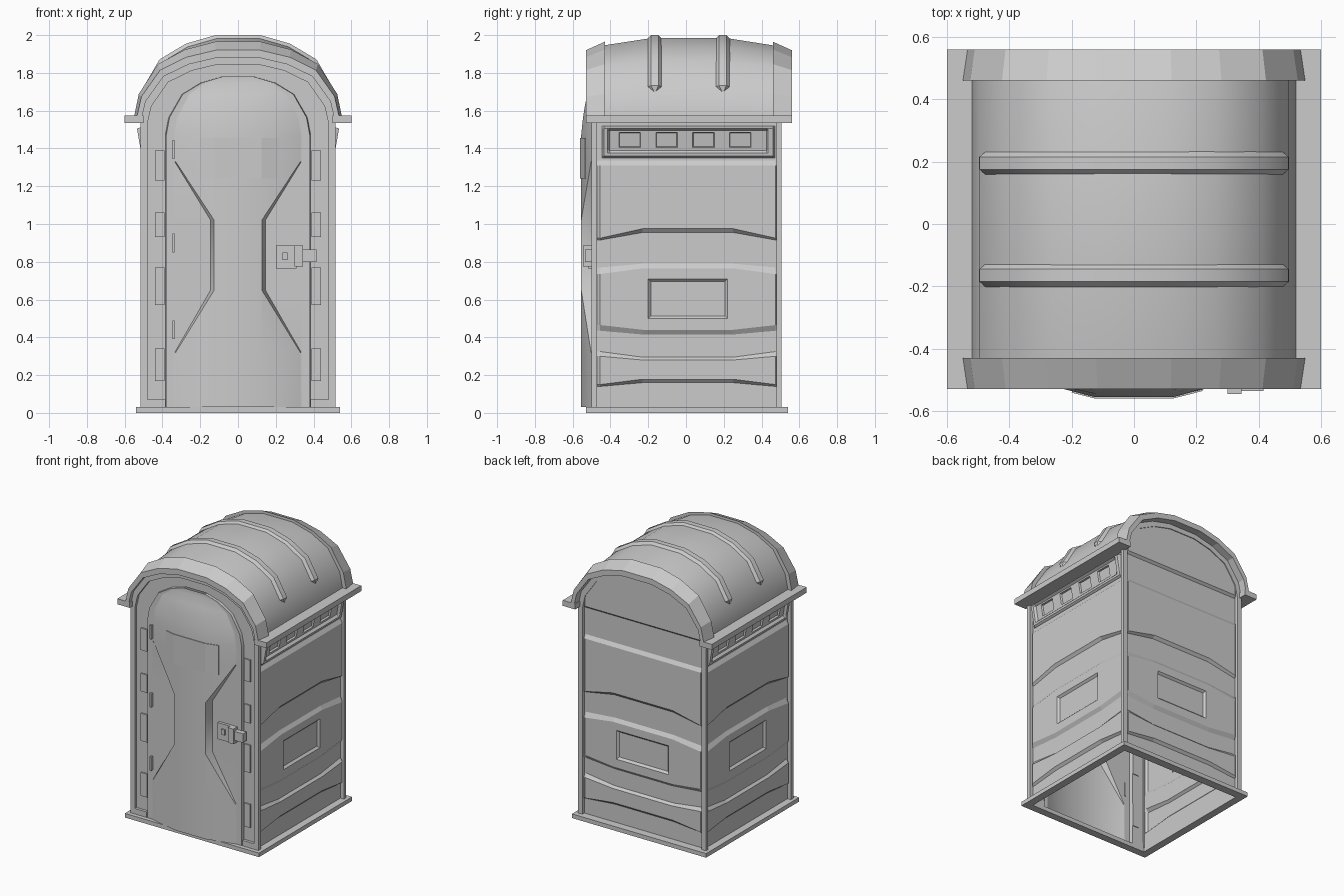
import bpy, bmesh
from mathutils import Vector

if "Cube" in bpy.data.objects:
    bpy.data.objects.remove(bpy.data.objects["Cube"])

HALF = [(1, 0), (.955, .3), (.77, .7), (.51, .895), (.22, 1)]


def finish(name, bm, smooth=False, mirror=False, recalc=True):
    if recalc:
        bmesh.ops.recalc_face_normals(bm, faces=bm.faces)
    me = bpy.data.meshes.new(name)
    bm.to_mesh(me)
    bm.free()
    ob = bpy.data.objects.new(name, me)
    bpy.context.collection.objects.link(ob)
    if mirror:
        ob.modifiers.new("mirror", 'MIRROR')
    if smooth:
        bpy.ops.object.select_all(action='DESELECT')
        ob.select_set(True)
        bpy.context.view_layer.objects.active = ob
        bpy.ops.object.shade_smooth_by_angle(angle=.52)
    return ob


def arch(w, h, zs):
    """Rounded arch from right spring to left spring, as (x, z)."""
    r = [(w * a, zs + (h - zs) * t) for a, t in HALF]
    return r + [(-x, z) for x, z in reversed(r)]


def loft(name, sections, zb, closed=True, smooth=False):
    """Skin arches (w, h, spring, y), with legs down to zb."""
    bm = bmesh.new()
    rows = []
    for w, h, zs, y in sections:
        pts = [(w, zb)] + arch(w, h, zs) + [(-w, zb)]
        rows.append([bm.verts.new((x, y, z)) for x, z in pts])
    pairs = list(zip(rows, rows[1:]))
    if closed:
        pairs.append((rows[-1], rows[0]))
        for k in (0, -1):
            bm.faces.new([r[k] for r in rows])
    for a, b in pairs:
        for i in range(len(a) - 1):
            bm.faces.new((a[i], a[i + 1], b[i + 1], b[i]))
    return finish(name, bm, smooth)


def sheet(us, vs, fn, pockets=(), thick=.02, depth=.015):
    """Grid surface fn(u, v); cells listed in pockets are inset and sunk."""
    bm = bmesh.new()
    g = [[bm.verts.new(fn(u, v)) for u in us] for v in vs]
    sunk = []
    for j in range(len(vs) - 1):
        for i in range(len(us) - 1):
            f = bm.faces.new((g[j][i], g[j][i + 1], g[j + 1][i + 1], g[j + 1][i]))
            if (i, j) in pockets:
                sunk.append(f)
    bm.normal_update()
    if sunk:
        bmesh.ops.inset_individual(bm, faces=sunk, thickness=thick, depth=-depth)
    return bm


def box(bm, x0, x1, y0, y1, z0, z1):
    r = bmesh.ops.create_cube(bm, size=1)
    for v in r['verts']:
        v.co = ((x0 + x1) / 2 + v.co.x * (x1 - x0), (y0 + y1) / 2 + v.co.y * (y1 - y0),
                (z0 + z1) / 2 + v.co.z * (z1 - z0))


def boxes(name, items, mirror=False):
    bm = bmesh.new()
    for b in items:
        box(bm, *b)
    return finish(name, bm, mirror=mirror)


# base ring, open in the middle
boxes("base_frame", [(-.54, .54, -.53, -.475, 0, .03), (-.54, .54, .48, .54, 0, .03),
                     (-.54, -.485, -.475, .48, 0, .03), (.485, .54, -.475, .48, 0, .03)])

# front and back arch frames, door jamb
loft("front_frame", [(.515, 1.88, 1.55, -.5), (.48, 1.845, 1.53, -.5),
                     (.48, 1.845, 1.53, -.47), (.515, 1.88, 1.55, -.47)], .03)
loft("back_frame", [(.515, 1.88, 1.55, .505), (.48, 1.845, 1.53, .505),
                    (.48, 1.845, 1.53, .48), (.515, 1.88, 1.55, .48)], .03)
loft("door_jamb", [(.48, 1.845, 1.53, -.48), (.385, 1.78, 1.47, -.48)], .03, closed=False)
boxes("jamb_foot", [(.385, .482, -.5, -.475, .03, .07)], mirror=True)
boxes("jamb_blocks", [(.39, .44, -.49, -.475, a, b) for a, b in
                      ((.17, .34), (.57, .77), (.93, 1.06), (1.23, 1.39))], mirror=True)

# banded wall panels: rows are (z at ends, z in middle, raised)
ROWS = [(.03, .03, 0), (.14, .16, 0), (.15, .178, 1), (.30, .28, 1), (.325, .295, 0),
        (.435, .415, 0), (.465, .44, 1), (.5, .5, 1), (.71, .71, 1), (.735, .765, 1),
        (.77, .79, 0), (.915, .955, 0), (.925, .975, 1), (1.31, 1.31, 1), (1.335, 1.335, 0)]


def band(u, row, us):
    end, mid, up = row
    edge = u in (us[0], us[-1])
    inner = us[2] <= u <= us[-3]
    return (mid if inner else end), (0 if edge else .017 * up)


SIDE_U = [-.475, -.455, -.23, -.2, .22, .25, .475, .495]


def side_fn(u, row):
    z, d = band(u, row, SIDE_U)
    return (.488 + d, u, z)


bm = sheet(SIDE_U, ROWS + [(1.55, 1.55, 0)], side_fn, {(3, 7)})
finish("side_walls", bm, mirror=True, recalc=False)

BACK_U = [-.485, -.465, -.24, -.21, .21, .24, .465, .485]


def back_fn(u, row):
    z, d = band(u, row, BACK_U)
    return (-u, .482 + d, z)


bm = sheet(BACK_U, ROWS + [(1.53, 1.53, 0), (1.545, 1.545, 1), (1.9, 1.9, 1)], back_fn, {(3, 7)})
outline = arch(.485, 1.85, 1.53)
for (xa, za), (xb, zb) in zip(outline, outline[1:]):   # trim to the arch
    bmesh.ops.bisect_plane(bm, geom=bm.verts[:] + bm.edges[:] + bm.faces[:], clear_outer=True,
                           plane_co=(xa, 0, za), plane_no=(zb - za, 0, xa - xb))
finish("back_wall", bm, recalc=False)

# leaning side vents with four sunken windows each
VENT_U = [-.445, -.435, -.415, -.405]
for i in range(4):
    VENT_U += [-.355 + .195 * i, -.24 + .195 * i]
VENT_U += [.425, .435, .46, .47]
VENT_Z = [1.35, 1.36, 1.375, 1.39, 1.405, 1.485, 1.495, 1.505, 1.52]


def vent_fn(u, z):
    lip = .51 + (z - 1.36) * .17
    if u in (VENT_U[0], VENT_U[-1]) or z in (1.35, 1.52):
        lip = .495
    elif -.41 < u < .43 and 1.38 < z < 1.5:
        lip -= .018
    return (lip, u, z)


bm = sheet(VENT_U, VENT_Z, vent_fn, {(4 + 2 * i, 4) for i in range(4)}, .006, .012)
finish("side_vents", bm, mirror=True, recalc=False)

# roof: shell, flared end hoods, side ledges, two ribs
loft("roof_shell", [(.52, 1.945, 1.57, -.44), (.52, 1.985, 1.57, -.18),
                    (.52, 1.985, 1.57, .21), (.52, 1.945, 1.57, .465)], 1.54, False, True)
for name, y0, y1 in (("front_hood", -.53, -.43), ("back_hood", .56, .46)):
    loft(name, [(.535, 1.92, 1.57, y0), (.55, 1.965, 1.57, y1),
                (.512, 1.88, 1.55, y1), (.512, 1.88, 1.55, y0)], 1.54)
boxes("roof_ledges", [(.5, .6, -.53, .56, 1.535, 1.575)], mirror=True)


def rib_path(w, h):
    p = [Vector(q) for q in arch(w, h, 1.57)[1:-1]]
    return [p[0], p[0].lerp(p[1], .2)] + p[1:-1] + [p[-1].lerp(p[-2], .2), p[-1]]


LOW, HIGH = rib_path(.515, 1.978), rib_path(.54, 2.0)
for name, cy in (("front_roof_rib", -.165), ("back_roof_rib", .195)):
    def rib_fn(i, j):
        tip = i in (0, len(LOW) - 1)
        p = (LOW if tip or j in (0, 3) else HIGH)[i]
        return (p.x, cy + (0 if tip else (-.04, -.02, .02, .04)[j]), p.y)
    bm = sheet(range(len(LOW)), range(4), rib_fn)
    bmesh.ops.remove_doubles(bm, verts=bm.verts, dist=.0005)
    finish(name, bm, True)


# door: bulging leaf with hourglass side pockets
def dome(x, z):
    fx = min(1, max(0, (.34 - abs(x)) / .215))
    fz = min(1, max(0, (1.745 - z) / .25)) ** .6
    return -.5 - .055 * fx * fz


DOOR_ROWS = [(.03, 1), (.32, 1), (.65, 1), (1.02, 1), (1.33, 1), (1.47, 1), (1.563, .955),
             (1.62, .87), (1.687, .77), (1.747, .51), (1.78, .22)]


def door_fn(k, row):
    z, s = row
    pocket = .6 < z < 1.1
    a, b = (.126, .145) if pocket else (.33, .335)
    x = (.125, a, b, .34, .38, .385)[abs(k) - 1]
    y = dome(x, z)
    if abs(k) == 6:
        y = -.475
    elif abs(k) == 3:
        y = -.5
    return (x * s * (1 if k > 0 else -1), y, z)


COLS = [-6, -5, -4, -3, -2, -1, 1, 2, 3, 4, 5, 6]
finish("door", sheet(COLS, DOOR_ROWS, door_fn), True, recalc=False)

bm = sheet([-.2, -.125, .125, .22], [1.24, 1.455], lambda x, z: (x, dome(x, z) - .005, z))
plate = finish("door_plate", bm, recalc=False)
plate.modifiers.new("thickness", 'SOLIDIFY').thickness = .008

# hinges and latch
boxes("door_hinges", [(-.348, -.335, -.52, -.495, z, z + .1) for z in (.39, .85, 1.345)])
boxes("door_latch", [(.2, .31, -.52, -.495, .765, .885), (.235, .262, -.53, -.515, .81, .85),
                     (.3, .345, -.545, -.495, .775, .885), (.345, .415, -.535, -.495, .8, .865)])
